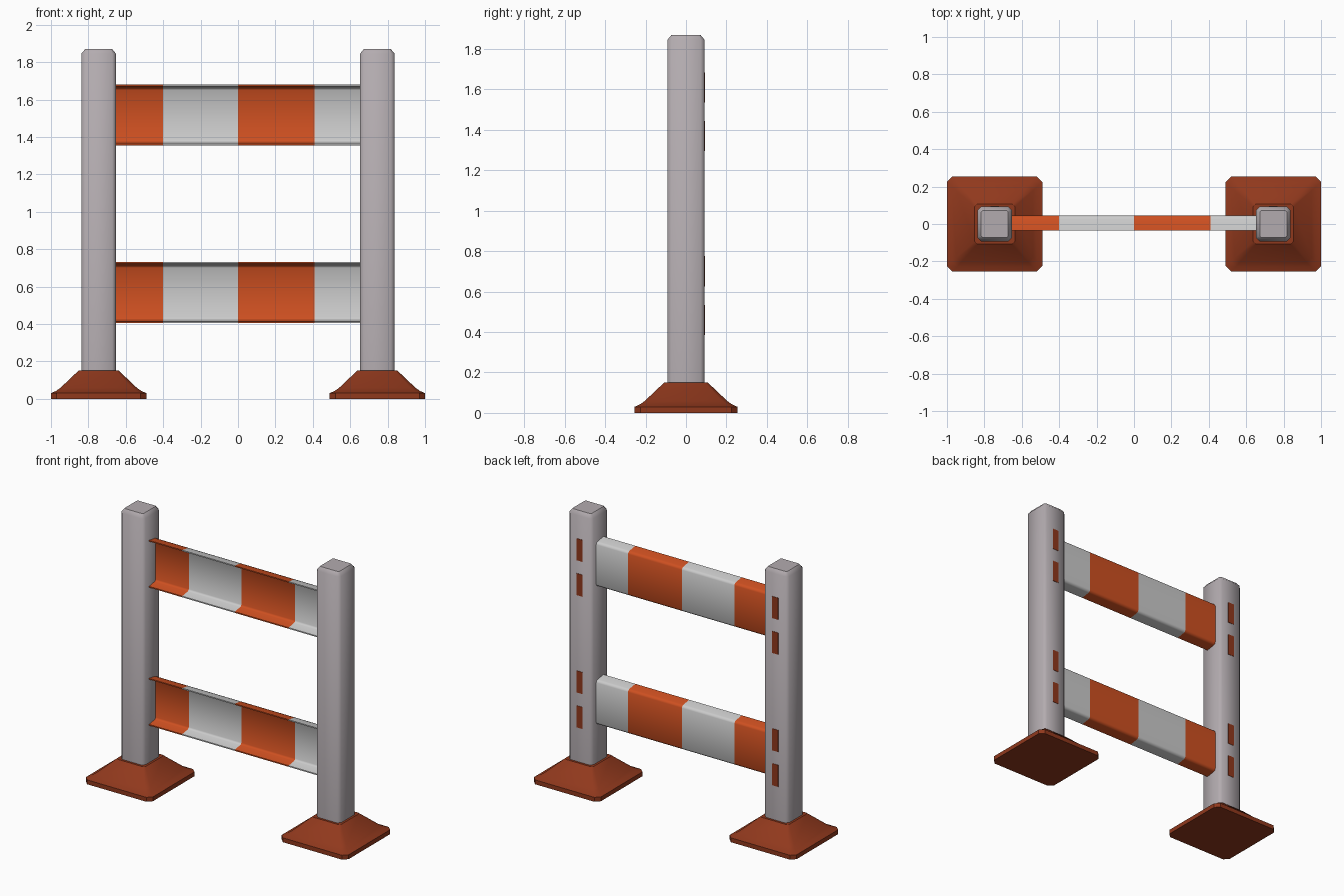
import bpy, bmesh, math

if "Cube" in bpy.data.objects:
    bpy.data.objects.remove(bpy.data.objects["Cube"])


def material(name, rgb):
    m = bpy.data.materials.new(name)
    m.diffuse_color = (*rgb, 1)
    m.use_nodes = True
    m.node_tree.nodes["Principled BSDF"].inputs["Base Color"].default_value = m.diffuse_color
    return m


ORANGE = material("orange", (0.62, 0.08, 0.015))
WHITE = material("white", (0.62, 0.62, 0.62))
RUST = material("rust_red", (0.28, 0.04, 0.012))
GREY = material("post_grey", (0.45, 0.41, 0.43))


def finish(bm, name, mats, angle=40, loc=(0, 0, 0)):
    bmesh.ops.recalc_face_normals(bm, faces=bm.faces)
    me = bpy.data.meshes.new(name)
    bm.to_mesh(me)
    bm.free()
    for m in mats:
        me.materials.append(m)
    me.polygons.foreach_set("use_smooth", [True] * len(me.polygons))
    me.set_sharp_from_angle(angle=math.radians(angle))
    ob = bpy.data.objects.new(name, me)
    ob.location = loc
    bpy.context.collection.objects.link(ob)
    return ob


def loft(bm, rings):
    """Skin closed rings and cap both ends; returns the side faces per span."""
    vs = [[bm.verts.new(p) for p in r] for r in rings]
    n = len(vs[0])
    spans = [[bm.faces.new((a[i], a[(i + 1) % n], b[(i + 1) % n], b[i])) for i in range(n)]
             for a, b in zip(vs, vs[1:])]
    caps = [bm.faces.new(vs[0]), bm.faces.new(vs[-1])]
    return spans, caps


def square(h, c, z):
    """Square with half-width h and corners cut by c."""
    k = h - c
    return [(h, -k, z), (h, k, z), (k, h, z), (-k, h, z),
            (-h, k, z), (-h, -k, z), (-k, -h, z), (k, -h, z)]


POST_X = 0.745

for side, sx in (("left", -1), ("right", 1)):
    x = sx * POST_X
    # flared foot
    bm = bmesh.new()
    loft(bm, [square(0.255, 0.03, 0), square(0.255, 0.03, 0.03), square(0.228, 0.028, 0.042),
              square(0.205, 0.025, 0.058), square(0.108, 0.015, 0.15)])
    finish(bm, side + "_foot", [RUST], 35, (x, 0, 0))

    # post with chamfered corners and top
    bm = bmesh.new()
    loft(bm, [square(0.0925, 0.02, 0.1), square(0.0925, 0.02, 1.845), square(0.072, 0.008, 1.87)])
    finish(bm, side + "_post", [GREY], 50, (x, 0, 0))

    # slot plates on the back of the post
    for i, z in enumerate((0.46, 0.70, 1.37, 1.61)):
        bm = bmesh.new()
        bmesh.ops.create_cube(bm, size=1)
        bmesh.ops.scale(bm, vec=(0.045, 0.008, 0.15), verts=bm.verts)
        finish(bm, f"{side}_slot_{i + 1}", [RUST], 30, (x, 0.091, z))

# striped rails: channel section, open to the front, flanges flaring forward
outer = [(-0.035, 0.1625), (0.027, 0.153), (0.039, 0.148), (0.045, 0.136)]
inner = [(-0.035, 0.1545), (0.024, 0.145), (0.032, 0.141), (0.037, 0.133)]
profile = (outer + [(y, -z) for y, z in reversed(outer)]
           + [(y, -z) for y, z in inner] + [(y, z) for y, z in reversed(inner)])
for name, z in (("lower_rail", 0.5675), ("upper_rail", 1.5175)):
    bm = bmesh.new()
    spans, caps = loft(bm, [[(x, y, h) for y, h in profile] for x in (-0.66, -0.4, 0, 0.41, 0.66)])
    for i, faces in enumerate(spans):
        for f in faces:
            f.material_index = i % 2
    caps[1].material_index = 1
    finish(bm, name, [ORANGE, WHITE], 50, (0, 0, z))
